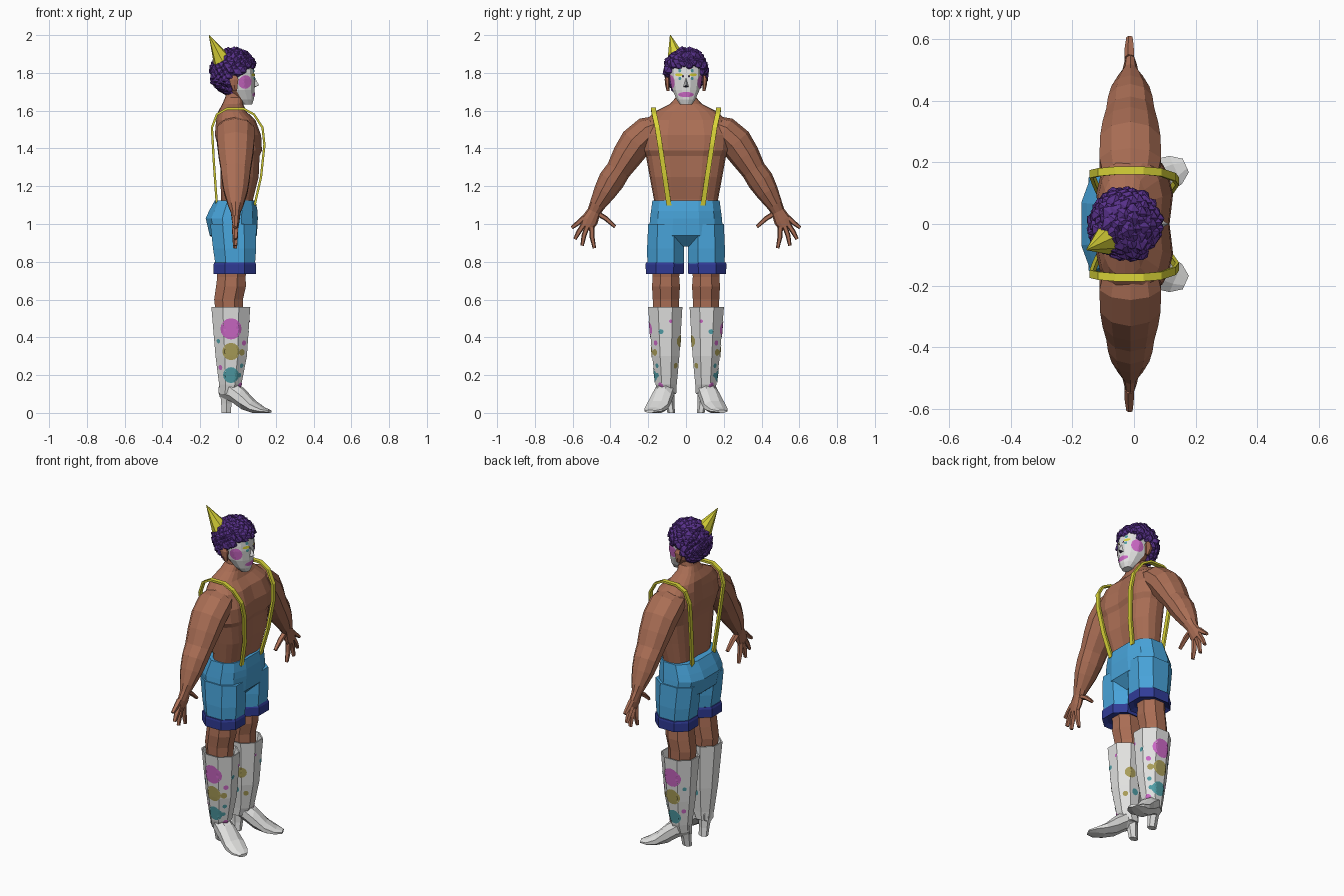
import bpy, bmesh, math, random
from mathutils import Vector
from mathutils.bvhtree import BVHTree

if "Cube" in bpy.data.objects:
    bpy.data.objects.remove(bpy.data.objects["Cube"])

random.seed(4)
COL = {"skin": (.40, .155, .09), "white": (.76, .76, .75), "purple": (.095, .03, .25),
       "yellow": (.70, .66, .04), "blue": (.065, .37, .70), "navy": (.03, .045, .31),
       "pink": (.60, .14, .56), "teal": (.08, .34, .38), "olive": (.40, .34, .10),
       "dark": (.03, .02, .05)}
MAT = {}
for k, c in COL.items():
    MAT[k] = bpy.data.materials.new(k)
    MAT[k].diffuse_color = (*c, 1)


def finish(bm, name, *mats):
    bmesh.ops.recalc_face_normals(bm, faces=bm.faces)
    me = bpy.data.meshes.new(name)
    bm.to_mesh(me)
    ob = bpy.data.objects.new(name, me)
    for m in mats:
        me.materials.append(MAT[m])
    bpy.context.collection.objects.link(ob)
    return ob, BVHTree.FromBMesh(bm)


def section(n, e, phase):
    """Unit super-ellipse, scaled to touch +-1 on both axes."""
    p = []
    for i in range(n):
        a = 2 * math.pi * (i + phase) / n
        c, s = math.cos(a), math.sin(a)
        p.append((math.copysign(abs(c) ** (2 / e), c), math.copysign(abs(s) ** (2 / e), s)))
    mu, mv = max(q[0] for q in p), max(q[1] for q in p)
    return [(u / mu, v / mv) for u, v in p]


def loft_bm(rings, n=8, e=2, phase=.5, ref=(1, 0, 0), axis=None, s=1):
    """Rings are (x, y, z, half_u, half_v); u lies along ref, v across it."""
    bm, sec, ref = bmesh.new(), section(n, e, phase), Vector(ref)
    pts = [Vector(r[:3]) for r in rings]
    loops = []
    for i, r in enumerate(rings):
        t = Vector(axis) if axis else pts[min(i + 1, len(pts) - 1)] - pts[max(i - 1, 0)]
        v = t.cross(ref).normalized()
        loop = []
        for a, b in sec:
            q = pts[i] + ref * a * r[3] + v * b * r[4]
            loop.append(bm.verts.new((q.x, q.y * s, q.z)))
        loops.append(loop)
    for A, B in zip(loops, loops[1:]):
        for j in range(n):
            bm.faces.new((A[j], A[(j + 1) % n], B[(j + 1) % n], B[j]))
    bm.faces.new(loops[0])
    bm.faces.new(loops[-1])
    return bm


def loft(name, mat, rings, **kw):
    return finish(loft_bm(rings, **kw), name, mat)


def decal(name, mat, tree, centre, d, ru, rv):
    """Thin painted patch projected on a surface, seen along direction d."""
    d = Vector(d).normalized()
    side, up = Vector((0, 0, 1)).cross(d).normalized(), Vector((0, 0, 1))
    c, bm, n = Vector(centre), bmesh.new(), 16

    def hit(a, b, last):
        p = tree.ray_cast(c + side * a + up * b + d * .4, -d)[0]
        return p if p is not None and (last is None or (p - last).length < .05) else last
    mid = hit(0, 0, None)
    if mid is None:
        return
    cv = bm.verts.new(mid + d * .003)
    spokes = []
    for i in range(n):
        a, last, sp = 2 * math.pi * i / n, mid, []
        for k in range(1, 5):
            last = hit(math.cos(a) * ru * k / 4, math.sin(a) * rv * k / 4, last)
            sp.append(bm.verts.new(last + d * .003))
        spokes.append(sp)
    for i in range(n):
        A, B = spokes[i], spokes[(i + 1) % n]
        bm.faces.new((cv, A[0], B[0]))
        for k in range(3):
            bm.faces.new((A[k], A[k + 1], B[k + 1], B[k]))
    ob, _ = finish(bm, name, mat)
    if ob.data.polygons[0].normal.dot(d) < 0:
        ob.data.flip_normals()


UP = (0, 0, 1)


def column(rows, y=0):  # (z, centre x, half x, half y)
    return [(cx, y, z, hx, hy) for z, cx, hx, hy in rows]


# Torso and neck, with chest step and a groove down the middle
bm = loft_bm(column([(1.05, 0, .085, .165), (1.13, -.005, .088, .17), (1.25, .008, .105, .192),
                     (1.36, .01, .108, .212), (1.39, .013, .118, .228), (1.47, 0, .127, .235),
                     (1.55, -.012, .108, .212), (1.595, -.03, .075, .165), (1.635, -.028, .055, .085),
                     (1.67, -.02, .048, .054), (1.73, -.01, .046, .05)]),
             n=20, e=2.7, phase=0, axis=UP)
for v in bm.verts:
    if abs(v.co.y) < .004 and 1.1 < v.co.z < 1.58:
        v.co.x *= .88
finish(bm, "torso", "skin")

# Shorts seat
loft("shorts_seat", "blue", column([(.88, -.02, .06, .11), (.94, -.025, .125, .198), (1.03, -.033, .138, .19),
                                    (1.07, -.025, .128, .185), (1.125, -.015, .108, .178)]),
     n=12, e=2.6, axis=UP)

# Head: white face paint in front, skin behind, hair colour on top
bm = loft_bm(column([(1.632, .05, .024, .03), (1.66, .034, .05, .05), (1.71, .012, .076, .072),
                     (1.77, .003, .086, .083), (1.80, 0, .085, .085), (1.85, -.008, .088, .083),
                     (1.895, -.015, .075, .07), (1.92, -.02, .04, .04)]), n=12, e=2.2, axis=UP)
for f in bm.faces:
    c = f.calc_center_median()
    f.material_index = 2 if c.z > 1.84 or (c.x < -.04 and c.z > 1.7) else (1 if c.x > -.005 else 0)
_, head = finish(bm, "head", "skin", "white", "purple")

# Nose with dark underside
bm = bmesh.new()
a, t, l, r, b = [bm.verts.new(p) for p in ((.08, 0, 1.79), (.112, 0, 1.735), (.078, -.02, 1.722),
                                           (.078, .02, 1.722), (.07, 0, 1.715))]
for f in ((a, t, l), (a, r, t), (t, r, b), (t, b, l), (a, l, b), (a, b, r)):
    bm.faces.new(f)
for i in (2, 3):
    bm.faces.ensure_lookup_table()
    bm.faces[i].material_index = 1
finish(bm, "nose", "white", "dark")

# Mouth and face paint
F = (1, 0, 0)
decal("lips", "pink", head, (0, 0, 1.685), F, .042, .014)
for s in (1, -1):
    decal("cheek", "pink", head, (.03, s * .06, 1.752), (.5, s * .87, 0), .036, .036)
    decal("eye", "yellow", head, (0, s * .038, 1.79), F, .02, .008)
    decal("eye_mark_low", "teal", head, (0, s * .033, 1.771), F, .008, .008)
    decal("eye_mark_high", "teal", head, (0, s * .033, 1.812), F, .008, .009)
    decal("eye_corner", "dark", head, (0, s * .016, 1.782), F, .005, .007)

# Curly hair: faceted clumps spread over an ellipsoid
bm = bmesh.new()
N = 230
for i in range(N):
    w = 1 - 2 * (i + .5) / N
    q, a = math.sqrt(1 - w * w), i * 2.39996
    p = Vector((-.023 + .105 * q * math.cos(a), .098 * q * math.sin(a), 1.805 + .108 * w))
    if p.z < 1.69 or (p.x > .035 and p.z < 1.835) or (p.x > -.045 and p.z < 1.80):
        continue
    rad = random.uniform(.022, .033)
    new = bmesh.ops.create_icosphere(bm, subdivisions=1, radius=rad)["verts"]
    for v in new:
        v.co = v.co * random.uniform(.8, 1.12) + p
finish(bm, "curly_hair", "purple")

# Party hat
loft("cone_hat", "yellow", [(-.082, -.043, 1.862, .05, .05), (-.153, -.083, 2.0, .002, .002)],
     n=7, ref=(0, 1, 0))

FINGERS = [((.54, 1.035), (.572, 1.005), (.605, .98)), ((.54, 1.0), (.568, .958), (.588, .92)),
           ((.522, .99), (.54, .94), (.55, .885)), ((.50, .99), (.497, .93), (.485, .872)),
           ((.475, 1.06), (.425, 1.03), (.375, .985))]
# Boot dots: colour, facing angle (0 front, 90 outside), height, radius
DOTS = [("pink", 90, .445, .056), ("olive", 90, .325, .046), ("teal", 90, .20, .042),
        ("pink", 38, .37, .014), ("teal", 15, .43, .013), ("olive", 45, .32, .018),
        ("teal", 40, .25, .012), ("teal", 45, .20, .012), ("pink", 30, .145, .016),
        ("pink", -15, .485, .009), ("olive", -65, .38, .032), ("olive", -45, .25, .015),
        ("teal", -90, .27, .02), ("teal", 140, .38, .012), ("pink", 140, .24, .013)]

for s, side in ((1, "left_"), (-1, "right_")):
    # Arm down to the palm
    arm = [(.12, 1.53, .08, .05), (.20, 1.49, .10, .082), (.265, 1.43, .098, .088), (.312, 1.36, .09, .08),
           (.358, 1.285, .078, .066), (.395, 1.23, .072, .07), (.43, 1.17, .062, .06), (.47, 1.10, .04, .042),
           (.487, 1.065, .026, .036), (.51, 1.02, .02, .045), (.525, .985, .014, .036)]
    loft(side + "arm", "skin", [(-.012, *r) for r in arm], n=10, s=s)
    # Fingers and thumb
    for k, f in enumerate(FINGERS):
        loft(side + "finger_%d" % k, "skin",
             [(-.014, y, z, w, w) for (y, z), w in zip(f, (.014, .013, .009))], n=5, s=s)
    # Ear
    loft(side + "ear", "skin", [(-.015, .095, 1.705, .01, .008), (-.02, .098, 1.735, .018, .012),
                                (-.022, .10, 1.765, .024, .013), (-.02, .098, 1.785, .012, .008)],
         n=6, axis=UP, s=s)
    # Shoulder strap
    path = [(.088, .09, 1.10), (.122, .112, 1.25), (.14, .138, 1.42), (.13, .152, 1.51), (.085, .168, 1.58),
            (.03, .173, 1.61), (-.06, .173, 1.61), (-.112, .168, 1.58), (-.138, .162, 1.51),
            (-.128, .135, 1.33), (-.112, .10, 1.10)]
    loft(side + "strap", "yellow", [(*p, .013, .006) for p in path], n=4, ref=(0, 1, 0), s=s)
    # Shorts leg and rolled cuff
    loft(side + "shorts_leg", "blue", column([(.76, -.014, .102, .096), (.87, -.018, .114, .098),
                                              (1.0, -.025, .122, .092)], .108), axis=UP, s=s, e=2.3)
    loft(side + "cuff", "navy", column([(.75, -.015, .085, .075), (.735, -.017, .112, .10), (.785, -.017, .113, .102),
                                        (.797, -.017, .108, .10)], .112), axis=UP, s=s, e=2.3)
    # Bare knee
    loft(side + "knee", "skin", column([(.50, -.045, .07, .068), (.60, -.05, .076, .07), (.67, -.037, .079, .074),
                                        (.72, -.035, .075, .07), (.80, -.03, .08, .075)], .106), axis=UP, s=s)
    # Boot shaft with open top
    rows = [(.10, -.05, .045, .048, .10), (.15, -.041, .059, .056, .105), (.30, -.036, .083, .072, .107),
            (.56, -.038, .103, .091, .11), (.56, -.038, .096, .084, .11), (.51, -.038, .085, .076, .11)]
    _, boot = loft(side + "boot_shaft", "white", [(cx, cy, z, hx, hy) for z, cx, hx, hy, cy in rows],
                   axis=UP, s=s)
    # Pointed foot turned outwards, and heel
    loft(side + "boot_foot", "white", [(-.092, .088, .12, .035, .03), (-.03, .112, .115, .055, .05),
                                       (.025, .13, .075, .055, .054), (.085, .153, .032, .032, .06),
                                       (.135, .175, .014, .014, .05), (.168, .19, .008, .008, .024)],
         ref=UP, s=s)
    loft(side + "boot_heel", "white", [(-.062, .078, 0, .025, .02), (-.062, .086, .05, .027, .024),
                                       (-.06, .095, .12, .035, .036)], n=6, axis=UP, s=s)
    # Boot dots
    for k, (m, ang, z, r) in enumerate(DOTS):
        a = math.radians(ang)
        decal(side + "boot_dot_%d" % k, m, boot, (-.037, s * .107, z),
              (math.cos(a), s * math.sin(a), 0), r, r)

for m in bpy.data.materials:
    if m.users and not m.is_grease_pencil:
        m.use_nodes = True
        m.node_tree.nodes["Principled BSDF"].inputs["Base Color"].default_value = m.diffuse_color
